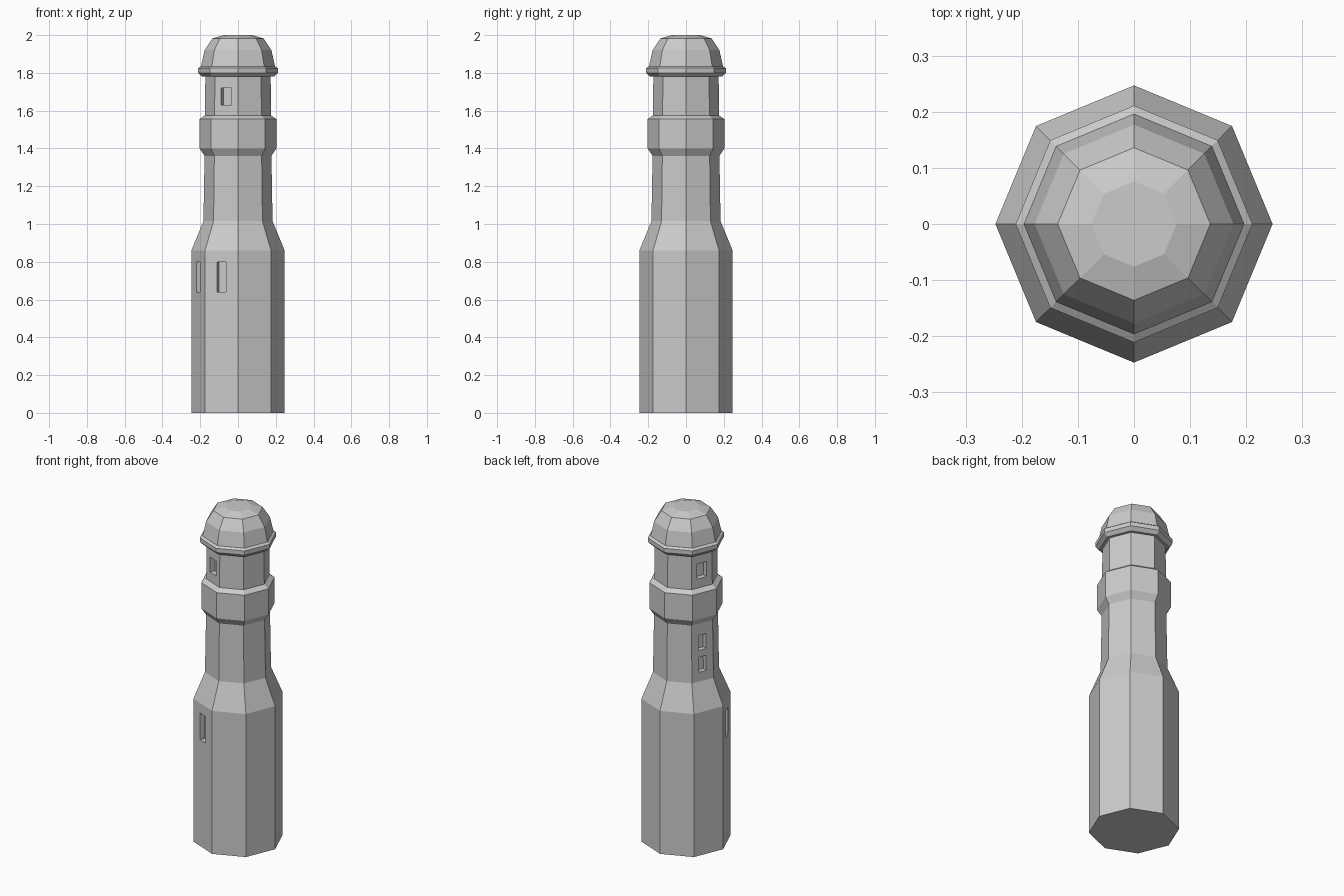
import bpy, bmesh
from math import cos, sin, pi
from mathutils import Vector

if "Cube" in bpy.data.objects:
    bpy.data.objects.remove(bpy.data.objects["Cube"])

SIDES = 8


def ring_shell(name, profile, windows=(), cap_bottom=False, cap_top=False):
    """Turn a (radius, z) profile into an octagonal shell with recessed windows.
    Each window is (profile segment, side, width, z low, z high)."""
    bm = bmesh.new()
    rings = [[bm.verts.new((r * cos(2 * pi * i / SIDES), r * sin(2 * pi * i / SIDES), z))
              for i in range(SIDES)] for r, z in profile]
    faces = {}
    for s in range(len(rings) - 1):
        a, b = rings[s], rings[s + 1]
        for i in range(SIDES):
            j = (i + 1) % SIDES
            faces[s, i] = bm.faces.new((a[i], a[j], b[j], b[i]))
    if cap_bottom:
        bm.faces.new(rings[0][::-1])
    if cap_top:
        bm.faces.new(rings[-1])
    bm.normal_update()
    for seg, side, width, low, high in windows:
        cut_window(bm, faces[seg, side], side, width, low, high)
    mesh = bpy.data.meshes.new(name)
    bm.to_mesh(mesh)
    bm.free()
    obj = bpy.data.objects.new(name, mesh)
    bpy.context.collection.objects.link(obj)
    return obj


def cut_window(bm, face, side, width, low, high, depth=0.03):
    """Inset a wall panel to a window outline and push it into the wall."""
    bmesh.ops.inset_individual(bm, faces=[face], thickness=0.01)
    normal, origin = face.normal.copy(), face.calc_center_median()
    angle = 2 * pi * (side + 0.5) / SIDES
    out = Vector((cos(angle), sin(angle), 0))
    along = Vector((-sin(angle), cos(angle), 0))
    for v in face.verts:
        t = width / 2 if (v.co - origin).dot(along) > 0 else -width / 2
        z = high if v.co.z > origin.z else low
        p = origin + along * t
        p.z = z
        p += out * (-(z - origin.z) * normal.z / normal.dot(out))
        v.co = p
    inner = bmesh.ops.extrude_discrete_faces(bm, faces=[face])["faces"][0]
    bmesh.ops.translate(bm, verts=inner.verts[:], vec=-out * depth)


FRONT_LEFT, LEFT_FRONT, LEFT_BACK = 5, 4, 3

# Wide base narrowing to the upper shaft
ring_shell("tower_shaft",
           [(0.247, 0), (0.247, 0.86), (0.183, 1.015), (0.18, 1.185), (0.177, 1.36)],
           [(0, FRONT_LEFT, 0.053, 0.64, 0.80),
            (0, LEFT_FRONT, 0.053, 0.64, 0.80),
            (2, LEFT_BACK, 0.048, 1.07, 1.16),
            (3, LEFT_BACK, 0.048, 1.20, 1.29)],
           cap_bottom=True)

# Balcony band
ring_shell("gallery",
           [(0.177, 1.36), (0.203, 1.40), (0.203, 1.555), (0.175, 1.575)])

# Room under the roof
ring_shell("lantern_room", [(0.175, 1.575), (0.173, 1.78)],
           [(0, FRONT_LEFT, 0.06, 1.63, 1.72),
            (0, LEFT_BACK, 0.06, 1.63, 1.72)])

# Eave and faceted dome
ring_shell("dome_roof",
           [(0.173, 1.78), (0.19, 1.78), (0.211, 1.80), (0.211, 1.825), (0.196, 1.835),
            (0.177, 1.92), (0.136, 1.982), (0.076, 2.0)],
           cap_top=True)
